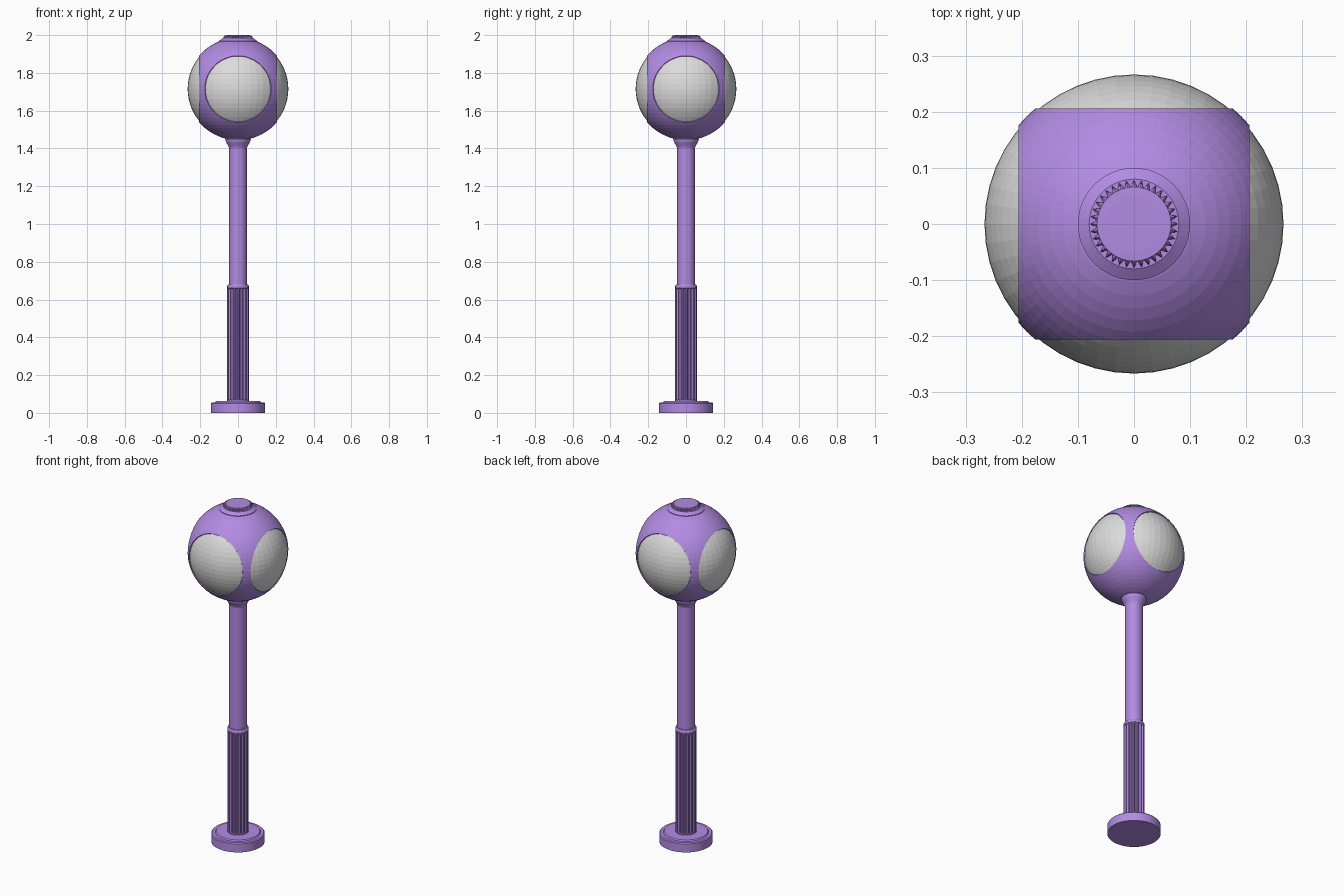
import bpy, bmesh, math
from mathutils import Vector

if "Cube" in bpy.data.objects:
    bpy.data.objects.remove(bpy.data.objects["Cube"])


def material(name, rgb):
    m = bpy.data.materials.new(name)
    m.diffuse_color = (*rgb, 1)
    m.use_nodes = True
    m.node_tree.nodes["Principled BSDF"].inputs["Base Color"].default_value = m.diffuse_color
    return m


PURPLE = material("purple paint", (0.45, 0.26, 0.77))
GREY = material("frosted glass", (0.72, 0.72, 0.72))
GLOBE_Z = 1.715


def finish(bm, name, mat):
    bmesh.ops.recalc_face_normals(bm, faces=bm.faces)
    me = bpy.data.meshes.new(name)
    bm.to_mesh(me)
    bm.free()
    me.materials.append(mat)
    ob = bpy.data.objects.new(name, me)
    bpy.context.collection.objects.link(ob)
    return ob


def lathe(name, profile, n=48):
    """Stack of rings; each entry is (r, z) or (r_ridge, z, r_groove, pattern)."""
    bm = bmesh.new()
    rings = []
    for r, z, *extra in profile:
        ring = []
        for i in range(n):
            rad = r
            if extra and extra[1][i % len(extra[1])] == "g":
                rad = extra[0]
            a = 2 * math.pi * i / n
            ring.append(bm.verts.new((rad * math.cos(a), rad * math.sin(a), z)))
        rings.append(ring)
    for lo, hi in zip(rings, rings[1:]):
        for i in range(n):
            j = (i + 1) % n
            bm.faces.new((lo[i], lo[j], hi[j], hi[i]))
    bm.faces.new(rings[0][::-1])
    bm.faces.new(rings[-1])
    return finish(bm, name, PURPLE)


# Round foot with a raised step
lathe("base", [(0.143, 0), (0.143, 0.05), (0.138, 0.055), (0.122, 0.055),
               (0.117, 0.062), (0.05, 0.062)])

# Fluted lower sleeve with a plain ring on top
flute = "rrgg"
lathe("fluted_sleeve", [(0.057, 0.06), (0.057, 0.068),
                        (0.057, 0.07, 0.049, flute), (0.057, 0.655, 0.049, flute),
                        (0.057, 0.66), (0.057, 0.672), (0.053, 0.68), (0.045, 0.68)], 64)

# Plain pole flaring into the globe
lathe("pole", [(0.047, 0.66), (0.047, 1.40), (0.05, 1.41), (0.064, 1.435),
               (0.068, 1.45), (0.06, 1.465)])

# Frosted glass ball
bm = bmesh.new()
bmesh.ops.create_uvsphere(bm, u_segments=48, v_segments=32, radius=0.2665)
bmesh.ops.translate(bm, verts=bm.verts, vec=(0, 0, GLOBE_Z))
finish(bm, "glass_globe", GREY)

# Purple shell with four round windows sliced away
bm = bmesh.new()
bmesh.ops.create_uvsphere(bm, u_segments=64, v_segments=32, radius=0.271)
for d in ((1, 0, 0), (-1, 0, 0), (0, 1, 0), (0, -1, 0)):
    bmesh.ops.bisect_plane(bm, geom=bm.verts[:] + bm.edges[:] + bm.faces[:],
                           plane_co=Vector(d) * 0.206, plane_no=d, clear_outer=True)
bmesh.ops.translate(bm, verts=bm.verts, vec=(0, 0, GLOBE_Z))
shell = finish(bm, "globe_shell", PURPLE)
mod = shell.modifiers.new("thickness", "SOLIDIFY")
mod.thickness = 0.008
mod.offset = -1

# Top cap: sloped flange with a toothed knob
lathe("cap_flange", [(0.095, 1.955), (0.1, 1.965), (0.1, 1.97), (0.08, 1.984), (0.05, 1.984)])
lathe("cap_knob", [(0.079, 1.98, 0.066, "rg"), (0.077, 1.993, 0.066, "rg"),
                   (0.066, 1.999), (0.05, 2.0)], 72)
